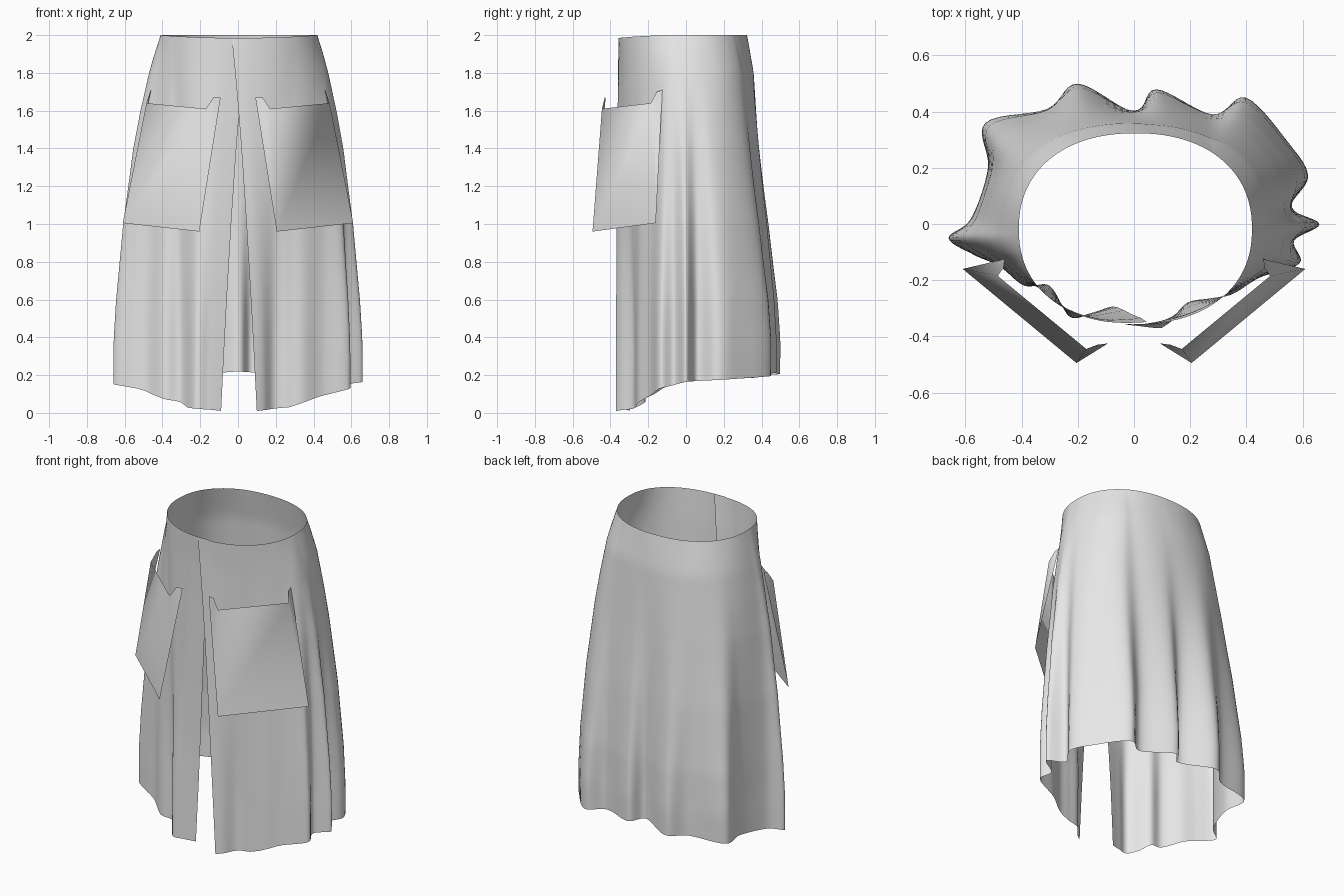
import bpy
import bmesh
import math
from mathutils import Vector

cube = bpy.data.objects.get("Cube")
if cube:
    bpy.data.objects.remove(cube)

fabric = bpy.data.materials.new("light grey cloth")
fabric.use_nodes = True
colour = (0.8, 0.8, 0.8, 1)
fabric.diffuse_color = colour
for node in fabric.node_tree.nodes:
    if node.type == 'BSDF_PRINCIPLED':
        node.inputs["Base Color"].default_value = colour
        node.inputs["Roughness"].default_value = 0.8


def make_object(name, bm):
    mesh = bpy.data.meshes.new(name)
    bm.to_mesh(mesh)
    bm.free()
    for face in mesh.polygons:
        face.use_smooth = True
    mesh.materials.append(fabric)
    obj = bpy.data.objects.new(name, mesh)
    bpy.context.collection.objects.link(obj)
    return obj


def lookup(table, key):
    # Piecewise linear profile, listed from the highest key down
    for (ka, a), (kb, b) in zip(table, table[1:]):
        if key >= kb:
            return a + (b - a) * (ka - key) / (ka - kb)
    return table[-1][1]


def spline(points, steps):
    # Smooth curve through the points
    result = []
    last = len(points) - 1
    for i in range(last):
        p0, p1, p2, p3 = (Vector(points[min(max(i + k, 0), last)]) for k in (-1, 0, 1, 2))
        for s in range(steps):
            t = s / steps
            result.append(0.5 * (2 * p1 + (p2 - p0) * t + (2 * p0 - 5 * p1 + 4 * p2 - p3) * t ** 2
                                 + (3 * p1 - p0 - 3 * p2 + p3) * t ** 3))
    return result + [Vector(points[-1])]


def relax(curve, reach):
    # Running average that irons the folds out of an outline
    result = []
    for i in range(len(curve)):
        k = min(i, len(curve) - 1 - i, reach)
        part = curve[i - k:i + k + 1]
        result.append(sum(part, Vector((0, 0))) / len(part))
    return result


def rounded(value):
    # Slightly squared oval
    return math.copysign(abs(value) ** .9, value)


# Folded hem outline, from the left slit edge round the back to the right one
hem_points = [
    (.1, -.37), (.14, -.34), (.19, -.28), (.27, -.265), (.35, -.25), (.45, -.19),
    (.59, -.14), (.57, -.06), (.66, 0), (.56, .06), (.62, .17), (.55, .29),
    (.4, .45), (.28, .39), (.08, .48), (0, .4), (-.2, .5), (-.31, .41),
    (-.53, .36), (-.52, .2), (-.58, .02), (-.66, -.05), (-.57, -.11), (-.48, -.15),
    (-.39, -.22), (-.3, -.22), (-.23, -.33), (-.16, -.32), (-.09, -.3)]
hem = spline(hem_points, 7)
ironed = relax(hem, 10)

# How far each height has spread from waist to hem, sideways and backwards
side_spread = [(2, 0), (1.9, .17), (1.8, .31), (1.6, .52), (1.4, .68), (1, .87), (.6, .97), (.3, 1), (0, 1)]
back_spread = [(2, 0), (1.8, .28), (1.4, .52), (1, .77), (.6, .96), (.35, 1), (0, .97)]
# Hem height by degrees away from the front
hem_height = [(180, .22), (90, .165), (77, .13), (70, .1), (54, .055), (46, .03), (15, .01), (0, .01)]

# Skirt: a single open sheet lofted from the oval waist to the hem
bm = bmesh.new()
rows = 44
columns = []
for p, soft in zip(hem, ironed):
    angle = math.atan2(p.y, p.x)
    if angle < -math.pi / 2:
        angle += 2 * math.pi
    from_left = angle + math.pi / 2
    from_right = 1.5 * math.pi - angle
    # The two front edges overlap at the waist and part at the hem
    turn = angle - .39 * math.exp(-(from_left / .7) ** 2) + .44 * math.exp(-(from_right / .7) ** 2)
    waist = Vector((.005 + .415 * rounded(math.cos(turn)), -.017 + .34 * rounded(math.sin(turn))))
    tuck = .012 * math.exp(-(from_right / .35) ** 2)
    nearest = min(from_left, from_right)
    front = math.exp(-(nearest / .5) ** 2)
    low = lookup(hem_height, math.degrees(nearest))
    high = 2 - .015 * max(0, -math.sin(turn)) ** 2
    column = []
    for r in range(rows + 1):
        z = high + (low - high) * r / rows
        drop = 1 - z / 2
        target = soft.lerp(p, min(1, 1.25 * drop))
        wx = lookup(side_spread, z)
        wx += (drop - wx) * front
        wy = lookup(back_spread, z)
        x = waist.x + (target.x - waist.x) * wx
        y = waist.y + (target.y - waist.y) * wy + tuck
        column.append(bm.verts.new((x, y, z)))
    columns.append(column)
for a, b in zip(columns, columns[1:]):
    for r in range(rows):
        bm.faces.new((a[r], a[r + 1], b[r + 1], b[r]))
make_object("skirt", bm)


# Pockets: a flat panel with two narrow folded side flaps
def pocket(name, side):
    corners = {
        "low_in": (.205, -.495, .96), "low_out": (.61, -.16, 1.005),
        "top_out": (.485, -.185, 1.64), "top_in": (.17, -.445, 1.61),
        "tab_in": (.13, -.43, 1.67), "tip_in": (.092, -.425, 1.67),
        "tab_out": (.465, -.155, 1.7), "tip_out": (.46, -.125, 1.71)}
    bm = bmesh.new()
    v = {k: bm.verts.new((side * x, y, z)) for k, (x, y, z) in corners.items()}
    for keys in (("low_in", "low_out", "top_out", "top_in"),
                 ("low_in", "top_in", "tab_in", "tip_in"),
                 ("low_out", "tip_out", "tab_out", "top_out")):
        loop = [v[k] for k in keys]
        bm.faces.new(loop if side > 0 else loop[::-1])
    make_object(name, bm)


pocket("left_pocket", 1)
pocket("right_pocket", -1)
